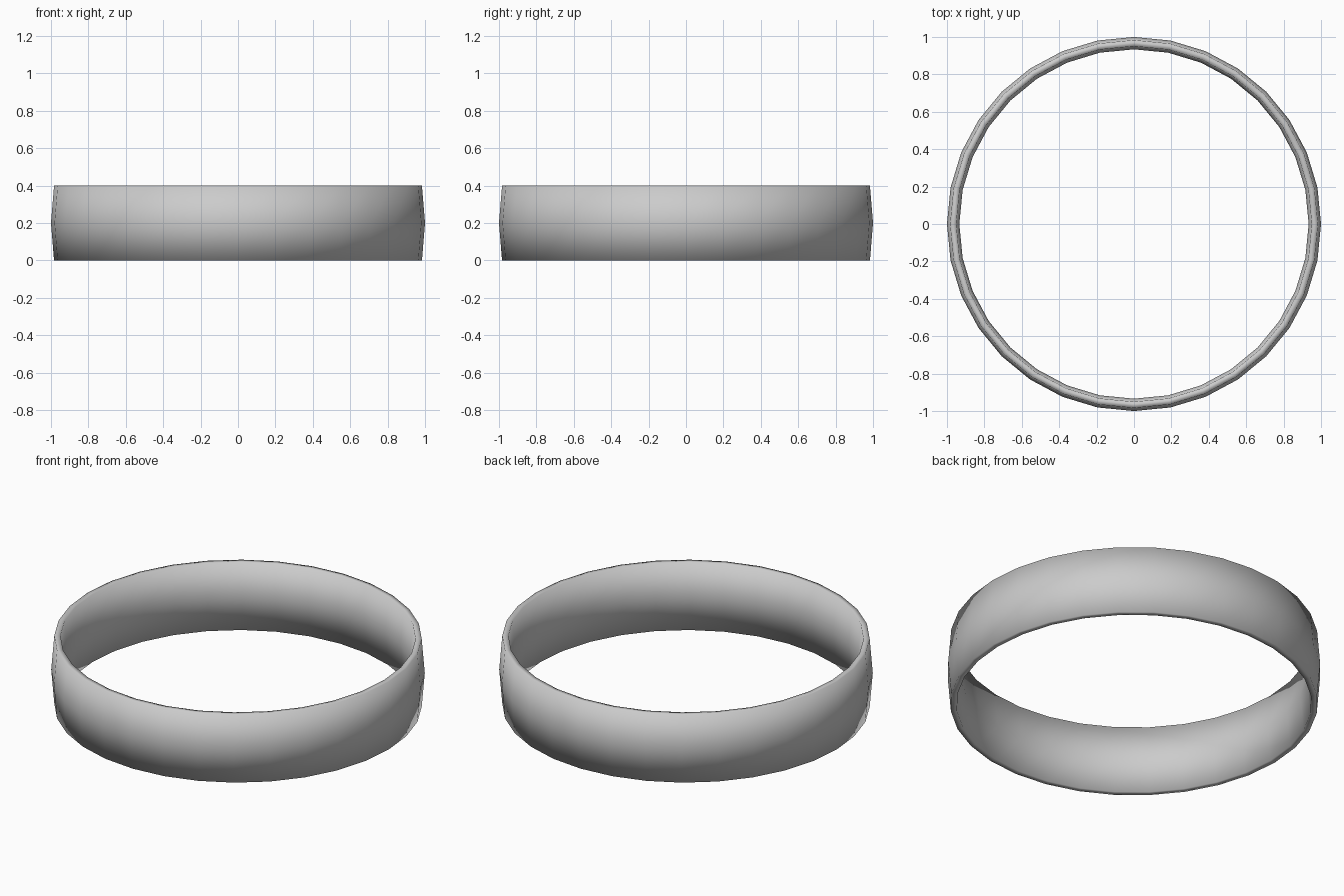
import bpy

if "Cube" in bpy.data.objects:
    bpy.data.objects.remove(bpy.data.objects["Cube"])

# thin band: a torus with a six-sided section, stretched tall
R, r, height = 0.967, 0.033, 0.4
bpy.ops.mesh.primitive_torus_add(major_radius=R, minor_radius=r,
                                 major_segments=32, minor_segments=6)
band = bpy.context.object
band.name = "ring_band"
zmax = max(v.co.z for v in band.data.vertices)
for v in band.data.vertices:
    v.co.z = v.co.z / zmax * height / 2 + height / 2
bpy.ops.object.shade_smooth()
